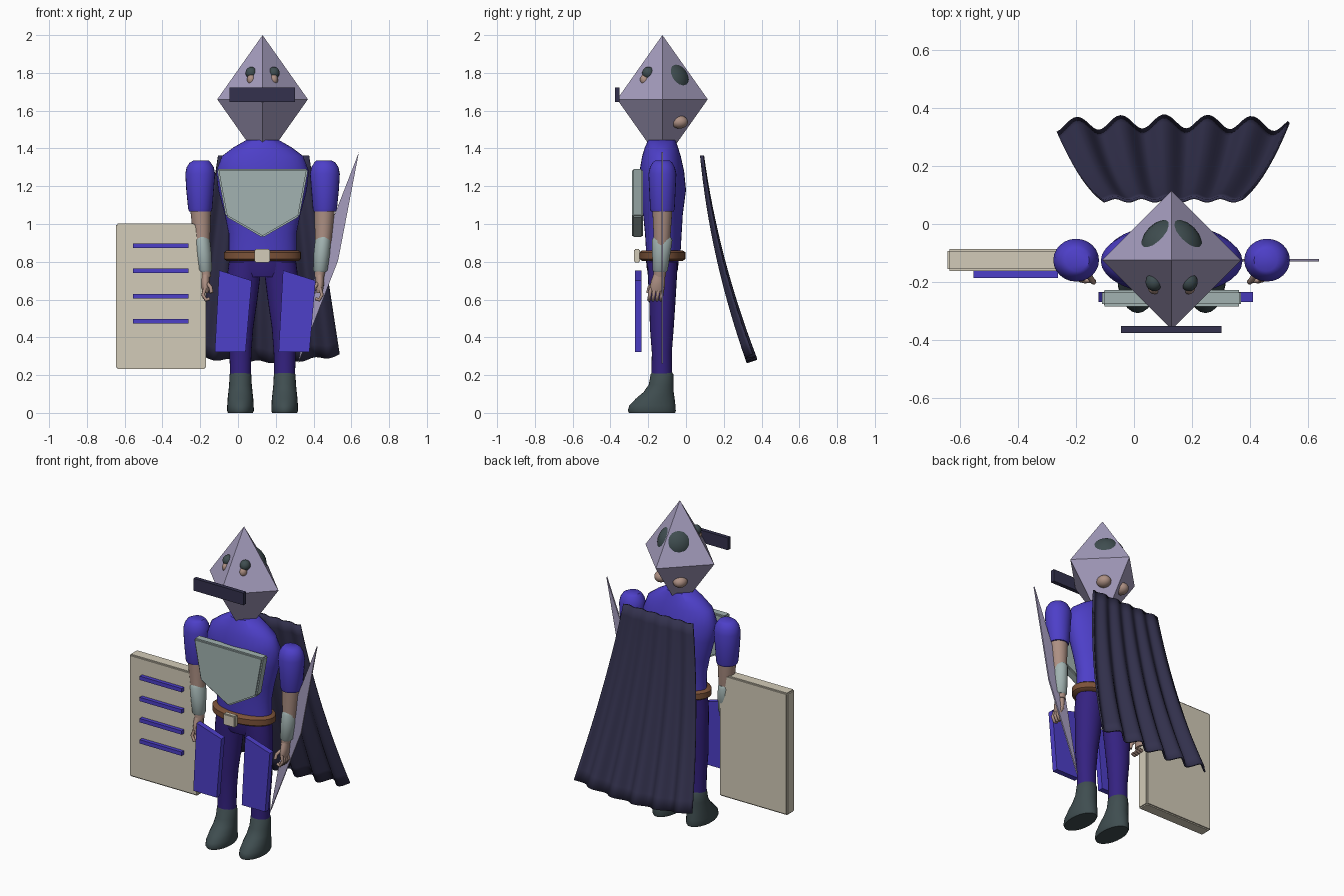
import bpy, bmesh, math
from mathutils import Vector

cube = bpy.data.objects.get("Cube")
if cube:
    bpy.data.objects.remove(cube, do_unlink=True)

CX, CY = 0.13, -0.125  # body axis


def material(name, *rgb):
    m = bpy.data.materials.new(name)
    m.use_nodes = True
    m.diffuse_color = (*rgb, 1)
    m.node_tree.nodes["Principled BSDF"].inputs["Base Color"].default_value = (*rgb, 1)
    return m


BLUE = material("royal blue", 0.075, 0.05, 0.58)
INDIGO = material("dark indigo", 0.035, 0.016, 0.22)
SLATE = material("slate", 0.05, 0.075, 0.08)
LAVENDER = material("lavender grey", 0.38, 0.34, 0.52)
STEEL = material("pale steel", 0.36, 0.45, 0.44)
CREAM = material("cream", 0.65, 0.6, 0.48)
SKIN = material("skin", 0.42, 0.28, 0.23)
LEATHER = material("leather brown", 0.2, 0.085, 0.04)
NIGHT = material("night blue", 0.033, 0.031, 0.075)


def finish(name, bm, mat, smooth=False):
    bmesh.ops.recalc_face_normals(bm, faces=bm.faces)
    me = bpy.data.meshes.new(name)
    bm.to_mesh(me)
    bm.free()
    me.materials.append(mat)
    ob = bpy.data.objects.new(name, me)
    bpy.context.collection.objects.link(ob)
    if smooth:
        bpy.ops.object.select_all(action='DESELECT')
        bpy.context.view_layer.objects.active = ob
        ob.select_set(True)
        bpy.ops.object.shade_smooth_by_angle(angle=math.radians(45))
    return ob


def box(name, lo, hi, mat, bevel=0):
    bm = bmesh.new()
    bmesh.ops.create_cube(bm, size=1)
    for v in bm.verts:
        v.co = [l if c < 0 else h for c, l, h in zip(v.co, lo, hi)]
    if bevel:
        bmesh.ops.bevel(bm, geom=bm.edges[:], offset=bevel, segments=2, affect='EDGES')
    return finish(name, bm, mat)


def plate(name, outline, y0, y1, mat, bevel=0):
    """Outline in x and z, extruded from y0 to y1."""
    bm = bmesh.new()
    face = bm.faces.new([bm.verts.new((x, y0, z)) for x, z in outline])
    ext = bmesh.ops.extrude_face_region(bm, geom=[face])
    for v in ext["geom"]:
        if isinstance(v, bmesh.types.BMVert):
            v.co.y = y1
    if bevel:
        bmesh.ops.bevel(bm, geom=bm.edges[:], offset=bevel, segments=2, affect='EDGES')
    return finish(name, bm, mat)


def loft(name, rings, mat, segs=24):
    """Closed skin through elliptical rings (z, x, y, radius x, radius y)."""
    bm = bmesh.new()
    loops = []
    for z, x, y, rx, ry in rings:
        angles = [math.tau * i / segs for i in range(segs)]
        loops.append([bm.verts.new((x + rx * math.cos(a), y + ry * math.sin(a), z)) for a in angles])
    for a, b in zip(loops, loops[1:]):
        for i in range(segs):
            j = (i + 1) % segs
            bm.faces.new((a[i], a[j], b[j], b[i]))
    bm.faces.new(loops[0])
    bm.faces.new(loops[-1])
    return finish(name, bm, mat, True)


def ball(name, centre, radii, mat):
    bm = bmesh.new()
    bmesh.ops.create_uvsphere(bm, u_segments=24, v_segments=14, radius=1)
    for v in bm.verts:
        v.co = [c + r * k for c, r, k in zip(centre, radii, v.co)]
    return finish(name, bm, mat, True)


def tube(name, points, radius, mat):
    cu = bpy.data.curves.new(name, 'CURVE')
    cu.dimensions = '3D'
    cu.bevel_depth = radius
    cu.bevel_resolution = 2
    cu.use_fill_caps = True
    sp = cu.splines.new('POLY')
    sp.points.add(len(points) - 1)
    for p, co in zip(sp.points, points):
        p.co = (*co, 1)
    cu.materials.append(mat)
    ob = bpy.data.objects.new(name, cu)
    bpy.context.collection.objects.link(ob)


# Faceted helmet
bm = bmesh.new()
ring = [bm.verts.new((CX + x, CY + y, 1.66)) for x, y in ((.24, 0), (0, .24), (-.24, 0), (0, -.24))]
for z in (2, 1.32):
    tip = bm.verts.new((CX, CY, z))
    for i in range(4):
        bm.faces.new((ring[i], ring[(i + 1) % 4], tip))
finish("helmet", bm, LAVENDER)
box("visor", (-.045, -.377, 1.645), (.302, -.352, 1.722), NIGHT)

# Hair and face showing through the helmet
ball("hair", (CX, -.09, 1.748), (.11, .11, .11), SLATE)
for side, s in (("right", -1), ("left", 1)):
    ball(side + "_brow", (CX + s * .06, -.2, 1.8), (.03, .032, .032), SLATE)
    ball(side + "_eye", (CX + s * .06, -.218, 1.765), (.022, .025, .028), SKIN)
    ball(side + "_nape", (CX + s * .065, -.035, 1.54), (.04, .045, .035), SKIN)

# Torso and hips
loft("torso", [(.83, CX, -.12, .18, .09), (.95, CX, -.12, .18, .097), (1.05, CX, -.122, .2, .105),
               (1.18, CX, -.122, .235, .122), (1.28, CX, -.128, .245, .118), (1.36, CX, -.13, .215, .102),
               (1.405, CX, -.13, .155, .088), (1.445, CX, -.128, .085, .072)], BLUE, 32)
loft("hips", [(.72, CX, CY, .13, .07), (.76, CX, CY, .172, .082), (.84, CX, CY, .18, .09)], INDIGO, 32)

# Belt and buckle
loft("belt", [(.805, CX, CY, .19, .108), (.815, CX, CY, .204, .122),
              (.85, CX, CY, .204, .122), (.86, CX, CY, .19, .108)], LEATHER, 32)
box("buckle", (.088, -.275, .797), (.17, -.243, .868), CREAM, .005)

# Breastplate and hanging thigh plates
plate("breastplate", [(-.112, 1.292), (.372, 1.292), (.325, 1.04), (.13, .928), (-.065, 1.04)],
      -.285, -.228, STEEL, .008)
for side, x in (("right", 0), ("left", .338)):
    plate(side + "_thigh_plate", [(x - .1, .755), (x + .073, .7), (x + .04, .322), (x - .123, .322)],
          -.27, -.235, BLUE)

for side, s in (("right", -1), ("left", 1)):
    def at(d):
        return CX + s * d

    # Leg and boot
    leg = at(.117)
    loft(side + "_leg", [(.19, leg, -.128, .055, .055), (.32, leg, -.128, .058, .053),
                         (.45, leg, -.128, .068, .063), (.6, at(.107), CY, .08, .07),
                         (.72, at(.1), CY, .088, .077), (.8, at(.09), CY, .088, .08)], INDIGO)
    loft(side + "_boot", [(0, leg, -.18, .066, .122), (.012, leg, -.181, .071, .127),
                          (.04, leg, -.178, .07, .122), (.075, leg, -.163, .068, .103),
                          (.11, leg, -.145, .064, .08), (.15, leg, -.131, .06, .066),
                          (.205, leg, -.127, .057, .06), (.217, leg, -.127, .05, .052)], SLATE)

    # Sleeve, arm and bracer
    sleeve = at(.33)
    loft(side + "_sleeve", [(1.065, sleeve, CY, .059, .06), (1.08, sleeve, CY, .064, .065),
                            (1.18, at(.331), CY, .073, .07), (1.265, sleeve, CY, .079, .074),
                            (1.3, sleeve, CY, .072, .066), (1.325, sleeve, CY, .056, .052),
                            (1.336, at(.325), CY, .04, .038)], BLUE)
    loft(side + "_arm", [(.72, at(.3), -.14, .026, .032), (.92, at(.322), -.127, .044, .044),
                         (1.08, at(.328), CY, .055, .053)], SKIN)
    loft(side + "_bracer", [(.745, at(.305), -.138, .03, .032), (.755, at(.306), -.137, .038, .04),
                            (.84, at(.313), -.131, .043, .048), (.915, at(.32), -.126, .042, .054),
                            (.93, at(.321), -.126, .035, .046)], STEEL)

    # Hand with curled fingers
    loft(side + "_palm", [(.635, at(.3), -.155, .014, .033), (.66, at(.303), -.153, .02, .04),
                          (.7, at(.303), -.147, .023, .037), (.75, at(.302), -.14, .023, .026)], SKIN, 16)
    for i in range(4):
        y = -.186 + i * .021
        tube(side + "_finger_%d" % (i + 1), [(at(.305), y, .66), (at(.315), y - .006, .625),
                                             (at(.3), y - .01, .598), (at(.28), y - .008, .605)], .0095, SKIN)
    tube(side + "_thumb", [(at(.295), -.165, .69), (at(.275), -.195, .665), (at(.27), -.2, .635)], .01, SKIN)

# Shield with four bars
box("shield", (-.645, -.163, .233), (-.17, -.087, 1.002), CREAM, .007)
for i in range(4):
    z = .885 - i * .1335
    box("shield_bar_%d" % (i + 1), (-.555, -.187, z - .012), (-.262, -.16, z + .012), BLUE)

# Blade: a long thin kite
tip, base = Vector((.64, 1.38)), Vector((.318, .262))
mid = (tip + base) / 2
across = Vector((.96, -.277)) * .053
plate("sword", [tip, mid + across, base, mid - across], -.13, -.121, LAVENDER)

# Rippled cape, flaring toward the hem
bm = bmesh.new()
cols, rows = 66, 16
grid = []
for r in range(rows + 1):
    t = r / rows
    row = []
    for c in range(cols + 1):
        u = 2 * c / cols - 1
        wave = math.cos(math.tau * (2.65 * u + .2))
        x = .135 + u * (.24 + .16 * t)
        y = .085 + .13 * t + .135 * t * t + (.006 + .018 * t) * wave - .012 * t * u * u
        z = 1.362 - 1.09 * t + .035 * t * u * u + .008 * t * wave
        row.append(bm.verts.new((x, y, z)))
    grid.append(row)
for a, b in zip(grid, grid[1:]):
    for i in range(cols):
        bm.faces.new((a[i], a[i + 1], b[i + 1], b[i]))
cape = finish("cape", bm, NIGHT, True)
solid = cape.modifiers.new("thickness", 'SOLIDIFY')
solid.thickness = .01
solid.offset = 0
